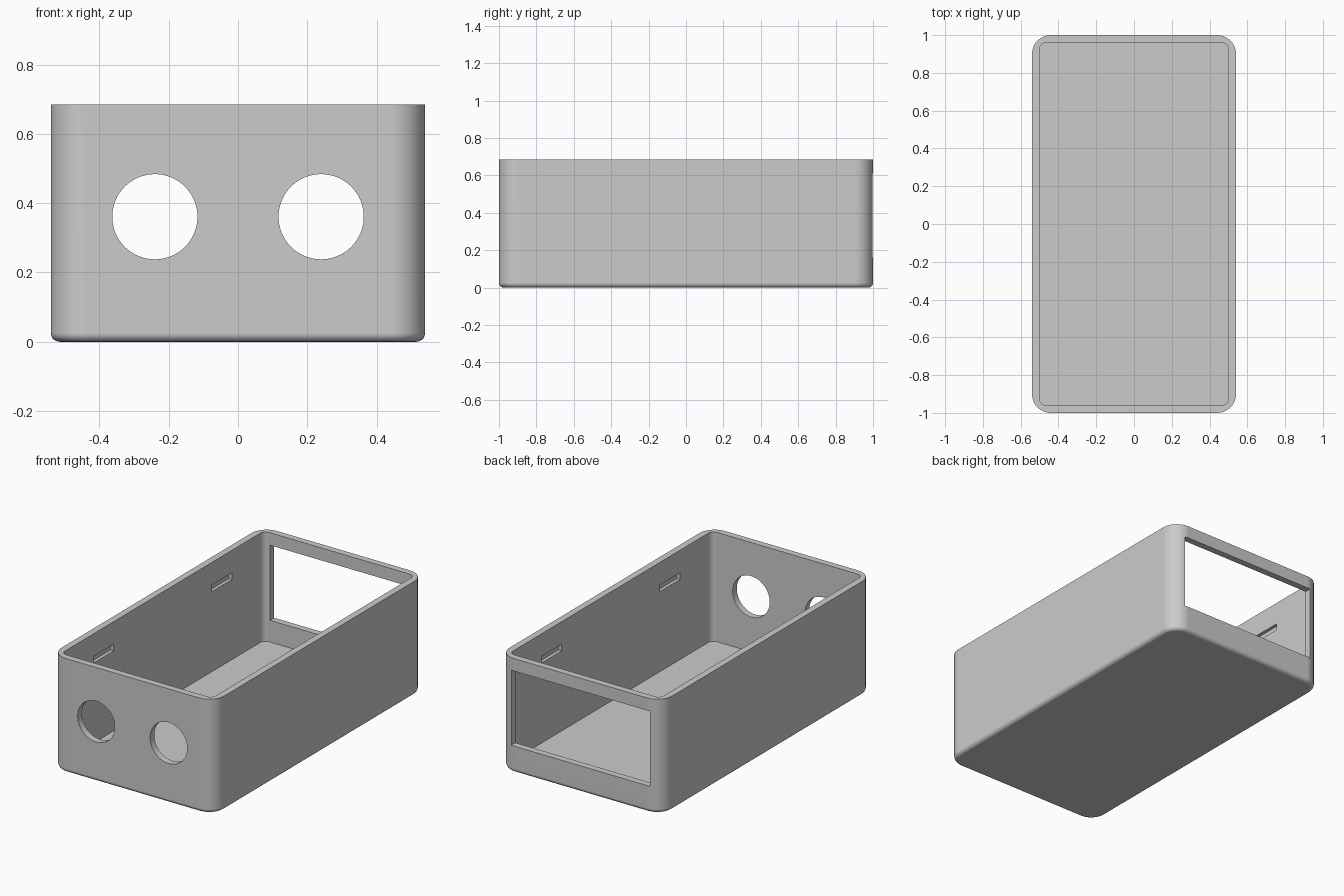
import bpy, bmesh, math
from mathutils import Matrix, Vector

cube = bpy.data.objects.get("Cube")
if cube:
    bpy.data.objects.remove(cube, do_unlink=True)

HALF_X, HALF_Y, HEIGHT = 0.54, 1.0, 0.685
WALL, FLOOR = 0.04, 0.03

grey = bpy.data.materials.new("plain_grey")
grey.use_nodes = True
COLOUR = (0.6, 0.6, 0.6, 1)
grey.diffuse_color = COLOUR
grey.node_tree.nodes["Principled BSDF"].inputs["Base Color"].default_value = COLOUR


def finish(name, bm):
    bmesh.ops.recalc_face_normals(bm, faces=bm.faces)
    mesh = bpy.data.meshes.new(name)
    bm.to_mesh(mesh)
    bm.free()
    mesh.materials.append(grey)
    ob = bpy.data.objects.new(name, mesh)
    bpy.context.collection.objects.link(ob)
    return ob


def box(name, low, high, corner=0, base=0):
    """Box between two points, with rounded upright corners and bottom edge."""
    low, high = Vector(low), Vector(high)
    bm = bmesh.new()
    bmesh.ops.create_cube(bm, size=1, matrix=Matrix.Translation((low + high) / 2)
                          @ Matrix.Diagonal((*(high - low), 1)))
    if corner:
        upright = [e for e in bm.edges
                   if abs(e.verts[0].co.z - e.verts[1].co.z) > 0.01]
        bmesh.ops.bevel(bm, geom=upright, offset=corner, segments=12,
                        profile=0.5, affect='EDGES')
    if base:
        rim = [e for e in bm.edges
               if all(abs(v.co.z - low.z) < 1e-5 for v in e.verts)]
        bmesh.ops.bevel(bm, geom=rim, offset=base, segments=5,
                        profile=0.5, affect='EDGES')
    return finish(name, bm)


def round_hole(name, x, z, radius):
    bm = bmesh.new()
    bmesh.ops.create_cone(bm, cap_ends=True, segments=64, radius1=radius,
                          radius2=radius, depth=0.2,
                          matrix=Matrix.Translation((x, -HALF_Y, z))
                          @ Matrix.Rotation(math.pi / 2, 4, 'X'))
    return finish(name, bm)


# Outer shell
case = box("open_case", (-HALF_X, -HALF_Y, 0), (HALF_X, HALF_Y, HEIGHT), 0.1, 0.025)

# Interior hollow and rear window
ix, iy = HALF_X - WALL, HALF_Y - WALL
cutters = [
    box("hollow", (-ix, -iy, FLOOR), (ix, iy, HEIGHT + 0.1), 0.035),
    box("rear_window", (-0.46, iy - 0.06, 0.16), (0.46, HALF_Y + 0.1, 0.61)),
]
# Front holes, and blind catch slots inside both long walls
for side in (-1, 1):
    cutters.append(round_hole("front_hole", side * 0.24, 0.361, 0.123))
    for end in (-1, 1):
        x, y = side * ix, end * 0.56
        cutters.append(box("catch_slot", (x - 0.02, y - 0.095, 0.51),
                           (x + 0.02, y + 0.095, 0.55)))

bpy.context.view_layer.objects.active = case
for cutter in cutters:
    cutter.hide_render = True
    cut = case.modifiers.new(cutter.name, 'BOOLEAN')
    cut.operation = 'DIFFERENCE'
    cut.solver = 'EXACT'
    cut.object = cutter
    bpy.ops.object.modifier_apply(modifier=cut.name)
for cutter in cutters:
    bpy.data.objects.remove(cutter, do_unlink=True)

# Smooth rounded corners, crisp openings
for ob in bpy.context.selected_objects:
    ob.select_set(False)
case.select_set(True)
bpy.ops.object.shade_smooth_by_angle(angle=math.radians(30))
weighted = case.modifiers.new("flat_panels", 'WEIGHTED_NORMAL')
weighted.keep_sharp = True
